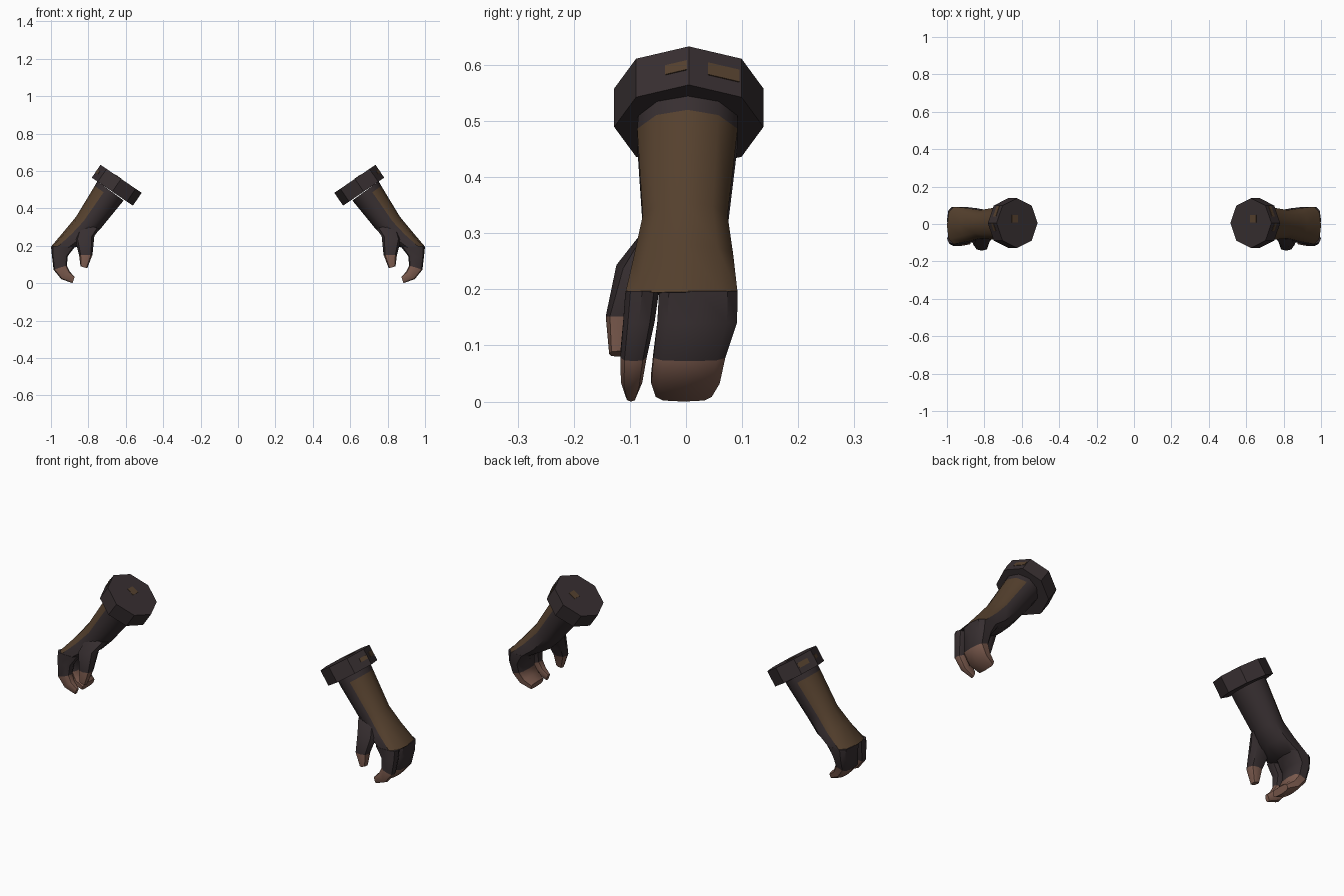
import bpy, bmesh, math
from mathutils import Vector

if "Cube" in bpy.data.objects:
    bpy.data.objects.remove(bpy.data.objects["Cube"])


def material(name, rgb):
    m = bpy.data.materials.new(name)
    m.diffuse_color = (*rgb, 1)
    m.use_nodes = True
    m.node_tree.nodes["Principled BSDF"].inputs["Base Color"].default_value = m.diffuse_color
    return m


MATS = [material("charcoal cloth", (0.038, 0.028, 0.030)),
        material("brown leather", (0.091, 0.052, 0.027)),
        material("skin", (0.200, 0.104, 0.076))]
DARK, BROWN, SKIN = range(3)


def finish(name, bm, angle=40):
    """Turn a bmesh into a mirrored, smooth-shaded object."""
    bmesh.ops.recalc_face_normals(bm, faces=bm.faces)
    me = bpy.data.meshes.new(name)
    bm.to_mesh(me)
    bm.free()
    for m in MATS:
        me.materials.append(m)
    ob = bpy.data.objects.new(name, me)
    bpy.context.collection.objects.link(ob)
    bpy.ops.object.select_all(action='DESELECT')
    ob.select_set(True)
    bpy.context.view_layer.objects.active = ob
    bpy.ops.object.shade_smooth_by_angle(angle=math.radians(angle))
    ob.modifiers.new("other_side", 'MIRROR')
    return ob


def spow(v, p):
    return math.copysign(abs(v) ** p, v) if abs(v) > 1e-6 else 0.0


def loft(name, rings, color, sides=10, angle=40):
    """Each ring: outer x, z, inner x, z, y min, y max, roundness power."""
    bm = bmesh.new()
    loops = []
    for ox, oz, ix, iz, y0, y1, p in rings:
        c = Vector(((ox + ix) / 2, (y0 + y1) / 2, (oz + iz) / 2))
        u = Vector(((ox - ix) / 2, 0, (oz - iz) / 2))
        angs = [2 * math.pi * i / sides for i in range(sides)]
        top = max(spow(math.sin(a), p) for a in angs)
        loops.append([bm.verts.new(c + u * spow(math.cos(a), p)
                      + Vector((0, (y1 - y0) / 2 * spow(math.sin(a), p) / top, 0)))
                      for a in angs])
    for s in range(len(loops) - 1):
        for i in range(sides):
            j = (i + 1) % sides
            f = bm.faces.new((loops[s][i], loops[s][j], loops[s + 1][j], loops[s + 1][i]))
            f.material_index = color(s, i, sides)
    bm.faces.new(loops[0]).material_index = color(0, sides // 2, sides)
    bm.faces.new(loops[-1]).material_index = color(len(loops) - 2, sides // 2, sides)
    return finish(name, bm, angle)


# Forearm and hand: leather on the back, cloth on the palm side and by the cuff
loft("forearm_and_hand", [
    (0.752, 0.545, 0.612, 0.442, -0.085, 0.092, 1.0),
    (0.766, 0.520, 0.628, 0.422, -0.087, 0.092, 1.0),
    (0.866, 0.355, 0.740, 0.285, -0.077, 0.074, 0.9),
    (0.928, 0.280, 0.800, 0.225, -0.092, 0.084, 0.8),
    (1.000, 0.195, 0.872, 0.190, -0.108, 0.092, 0.65),
], lambda s, i, n: BROWN if s > 0 and (i < 2 or i >= n - 2) else DARK)

# Fingers: cloth to the second joint, bare tips curling inward
CURL = [(1.000, 0.197, 0.870, 0.197), (0.994, 0.140, 0.910, 0.145),
        (0.986, 0.072, 0.915, 0.095), (0.945, 0.022, 0.900, 0.062),
        (0.885, 0.000, 0.873, 0.034)]


def finger(name, spans, power):
    loft(name, [(*c, *s, power) for c, s in zip(CURL, spans)],
         lambda s, i, n: SKIN if s >= 2 else DARK)


finger("index_finger", [(-0.108, -0.048), (-0.112, -0.056), (-0.117, -0.070),
                        (-0.116, -0.078), (-0.108, -0.088)], 0.75)
finger("joined_fingers", [(-0.048, 0.092), (-0.051, 0.091), (-0.058, 0.070),
                          (-0.062, 0.060), (-0.054, 0.046)], 0.6)

# Thumb: leaves the front of the wrist, bare below the joint
loft("thumb", [
    (0.850, 0.320, 0.738, 0.292, -0.075, 0.000, 0.9),
    (0.872, 0.235, 0.768, 0.252, -0.124, -0.035, 0.9),
    (0.850, 0.152, 0.778, 0.152, -0.143, -0.082, 0.8),
    (0.842, 0.090, 0.806, 0.080, -0.137, -0.102, 0.8),
], lambda s, i, n: SKIN if s == 2 else DARK, sides=8)

# Cuff: flat-sided octagonal band around a tilted axis
OUT = Vector((0.826, 0, 0.564))
AXIS = Vector((0.564, 0, -0.826))
SIDE = Vector((0, 1, 0))
TOP = Vector((0.625, 0.005, 0.558))
RADIUS, DEPTH = 0.133, 0.083


def cuff_point(k, depth, r=RADIUS):
    a = k * math.pi / 4
    return TOP + AXIS * depth + (OUT * math.cos(a) + SIDE * math.sin(a)) * r


bm = bmesh.new()
upper, lower = ([bm.verts.new(cuff_point(k, d)) for k in range(8)] for d in (0, DEPTH))
bm.faces.new(upper)
bm.faces.new(lower)
for k in range(8):
    j = (k + 1) % 8
    bm.faces.new((upper[k], upper[j], lower[j], lower[k]))
finish("cuff", bm, 30)


def plate(name, corners, normal):
    """Thin leather patch lying on a cuff face."""
    bm = bmesh.new()
    low = [bm.verts.new(c - normal * 0.002) for c in corners]
    high = [bm.verts.new(c + normal * 0.002) for c in corners]
    n = len(corners)
    bm.faces.new(low)
    bm.faces.new(high)
    for i in range(n):
        bm.faces.new((low[i], low[(i + 1) % n], high[(i + 1) % n], high[i]))
    for f in bm.faces:
        f.material_index = BROWN
    finish(name, bm, 30)


# Patches on the outer cuff faces: side index, start and end along it, depth range
for name, k, t0, t1, d0, d1 in (("rear_cuff_patch", 0, 0.36, 0.95, 0.026, 0.052),
                                ("front_cuff_patch", -1, 0.56, 0.97, 0.030, 0.050)):
    pts = [cuff_point(k, d).lerp(cuff_point(k + 1, d), t)
           for t, d in ((t0, d0), (t1, d0), (t1, d1), (t0, d1))]
    a = (k + 0.5) * math.pi / 4
    plate(name, pts, OUT * math.cos(a) + SIDE * math.sin(a))

# Small patch on the cuff's end
plate("cuff_end_patch", [TOP + OUT * (0.016 + a) + SIDE * (0.022 + b)
                         for a, b in ((-0.02, -0.02), (0.02, -0.02), (0.02, 0.02), (-0.02, 0.02))],
      -AXIS)
